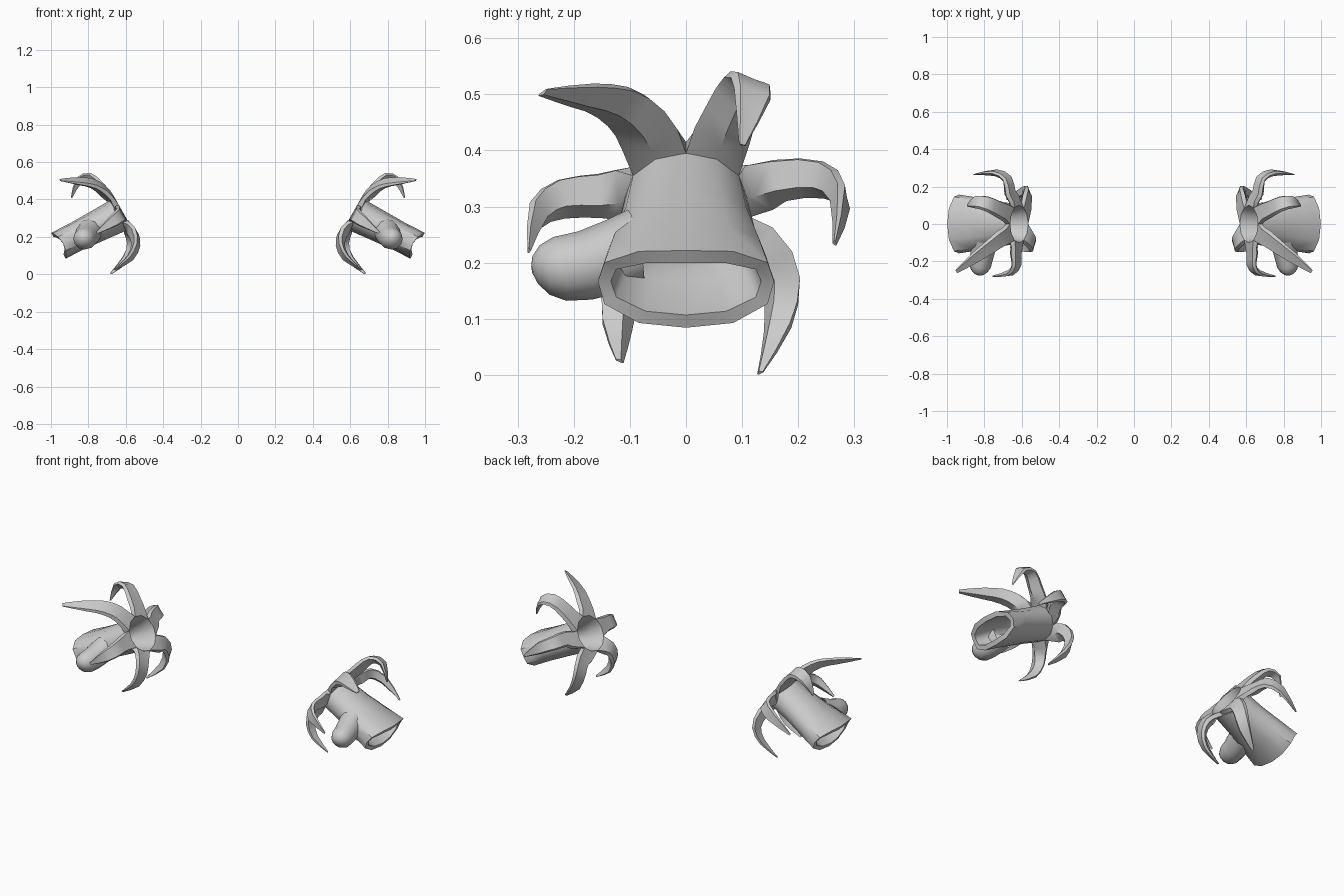
import bpy, bmesh, math
from mathutils import Vector as V

if "Cube" in bpy.data.objects:
    bpy.data.objects.remove(bpy.data.objects["Cube"])

grey = bpy.data.materials.new("light grey")
grey.diffuse_color = (0.6, 0.6, 0.6, 1)
grey.use_nodes = True
grey.node_tree.nodes["Principled BSDF"].inputs["Base Color"].default_value = grey.diffuse_color

CUFF, MOUTH = V((0.96, 0, 0.153)), V((0.64, 0, 0.315))
D = V((-0.87, 0, 0.49)).normalized()      # direction the mouth faces
U = V((0.49, 0, 0.87)).normalized()       # upward across the tube
Y = V((0, 1, 0))
N = 12


def finish(name, bm):
    """Turn the mesh into a mirrored, smooth shaded object."""
    bmesh.ops.recalc_face_normals(bm, faces=bm.faces)
    me = bpy.data.meshes.new(name)
    bm.to_mesh(me)
    bm.free()
    me.materials.append(grey)
    ob = bpy.data.objects.new(name, me)
    bpy.context.collection.objects.link(ob)
    bpy.ops.object.select_all(action='DESELECT')
    ob.select_set(True)
    bpy.context.view_layer.objects.active = ob
    bpy.ops.object.shade_smooth_by_angle(angle=math.radians(45))
    ob.modifiers.new("mirror", 'MIRROR').use_mirror_merge = False


def bridge(bm, a, b):
    n = len(a)
    for i in range(n):
        j = (i + 1) % n
        bm.faces.new((a[i], a[j], b[j], b[i]))


def oval(bm, c, a, b, power, sag=0):
    """Rounded oval ring across the tube; sag pulls the sides inward."""
    out = []
    for i in range(N):
        t = 2 * math.pi * i / N
        co, si = math.cos(t), math.sin(t)
        f = (abs(co) ** power + abs(si) ** power) ** (-1 / power)
        out.append(bm.verts.new(c + Y * a * f * co + U * b * f * si + D * sag * co * co))
    return out


def spline(pts, i, t):
    """Catmull-Rom point on segment i."""
    p0, p1, p2, p3 = (pts[min(max(j, 0), len(pts) - 1)] for j in range(i - 1, i + 3))
    return 0.5 * (2 * p1 + (p2 - p0) * t + (2 * p0 - 5 * p1 + 4 * p2 - p3) * t * t
                  + (3 * p1 - p0 - 3 * p2 + p3) * t ** 3)


# Open tube: outer wall, then inner wall from cuff through a narrow waist to the mouth
bm = bmesh.new()
outer = [oval(bm, CUFF.lerp(MOUTH, t), a, b, p, s) for t, a, b, p, s in (
    (0, 0.157, 0.079, 2.7, .028), (0.3, 0.143, 0.079, 2.4, .02),
    (0.65, 0.122, 0.085, 2.1, .01), (1, 0.109, 0.092, 2, 0))]
inner = [oval(bm, CUFF.lerp(MOUTH, t) + D * o, a, b, p, s) for t, a, b, p, s, o in (
    (0, 0.134, 0.053, 2.7, .028, 0), (0.36, 0.112, 0.054, 2.3, .015, 0),
    (0.46, 0.088, 0.046, 2, .01, 0), (0.7, 0.08, 0.06, 2, 0, 0),
    (0.92, 0.086, 0.077, 2, 0, 0), (1, 0.1, 0.098, 2, 0, 0.03))]
for rings in (outer, inner):
    for r0, r1 in zip(rings, rings[1:]):
        bridge(bm, r0, r1)
bridge(bm, outer[0], inner[0])

# Six curling petals grown from the mouth rim: (path, half widths)
petals = [
    ([(.665, .165, .345), (.68, .24, .347), (.745, .276, .315), (.855, .265, .235)],
     (.042, .038, .032, .006)),
    ([(.73, .08, .465), (.785, .107, .515), (.85, .118, .50), (.89, .10, .41)],
     (.047, .043, .035, .006)),
    ([(.72, -.082, .448), (.775, -.125, .482), (.85, -.18, .495), (.95, -.255, .503)],
     (.050, .044, .034, .011)),
    ([(.635, -.155, .318), (.632, -.22, .313), (.665, -.265, .285), (.755, -.28, .222)],
     (.044, .040, .032, .006)),
    ([(.557, -.09, .222), (.546, -.113, .16), (.578, -.122, .09), (.66, -.118, .025)],
     (.044, .039, .030, .008)),
    ([(.578, .13, .23), (.57, .168, .165), (.60, .162, .085), (.68, .132, .004)],
     (.044, .039, .030, .007)),
]
thick = (.033, .026, .020, .004)
rim_o, rim_i = outer[-1], inner[-1]
for k, (path, widths) in enumerate(petals):
    lo, mid, hi = (2 * k - 1) % N, 2 * k, 2 * k + 1
    prev = [rim_o[lo], rim_o[mid], rim_o[hi], rim_i[hi], rim_i[mid], rim_i[lo]]
    start = (rim_o[mid].co + rim_i[mid].co) / 2
    keys = [start] + [V(p) for p in path]
    ws, ts = (.056,) + widths, (.030,) + thick
    # two stations for each path segment
    stations = [(spline(keys, i, t), ws[i] * (1 - t) + ws[i + 1] * t,
                 ts[i] * (1 - t) + ts[i + 1] * t) for i in range(4) for t in (.5, 1)]
    r = sum(keys[1:], V()) / 4 - MOUTH
    side0 = D.cross(r - D * r.dot(D))
    pts = [start] + [s[0] for s in stations]
    for i, (p, wid, th) in enumerate(stations, 1):
        tan = (pts[min(i + 1, len(pts) - 1)] - pts[i - 1]).normalized()
        s = (side0 - tan * side0.dot(tan)).normalized()
        n = s.cross(tan)
        w, t = s * wid, n * th
        sec = [bm.verts.new(q) for q in (
            p + w, p + t, p - w, p - w * .8 - t * .6, p - t * .55, p + w * .8 - t * .6)]
        for a in range(6):
            b = (a + 1) % 6
            # the valley edges are shared by neighbouring petals
            bm.faces.new((prev[a], prev[b], sec[b], sec[a]))
        prev = sec
    bm.faces.new(prev)
finish("petalled_tube", bm)

# Rounded side knob, widening where it leaves the tube
bm = bmesh.new()
knob = [((.795, -.09, .228), .068), ((.805, -.13, .211), .066), ((.815, -.18, .195), .062),
        ((.823, -.225, .189), .058), ((.826, -.252, .187), .045), ((.828, -.268, .187), .026),
        ((.828, -.274, .187), .008)]
axis = V((.12, -.97, -.2)).normalized()
e1 = axis.cross(V((0, 0, 1))).normalized()
e2 = axis.cross(e1)
prev = None
for c, r in knob:
    ring = [bm.verts.new(V(c) + (e1 * math.cos(t) + e2 * math.sin(t)) * r)
            for t in (2 * math.pi * i / N for i in range(N))]
    if prev:
        bridge(bm, prev, ring)
    prev = ring
bm.faces.new(prev)
finish("side_knob", bm)
